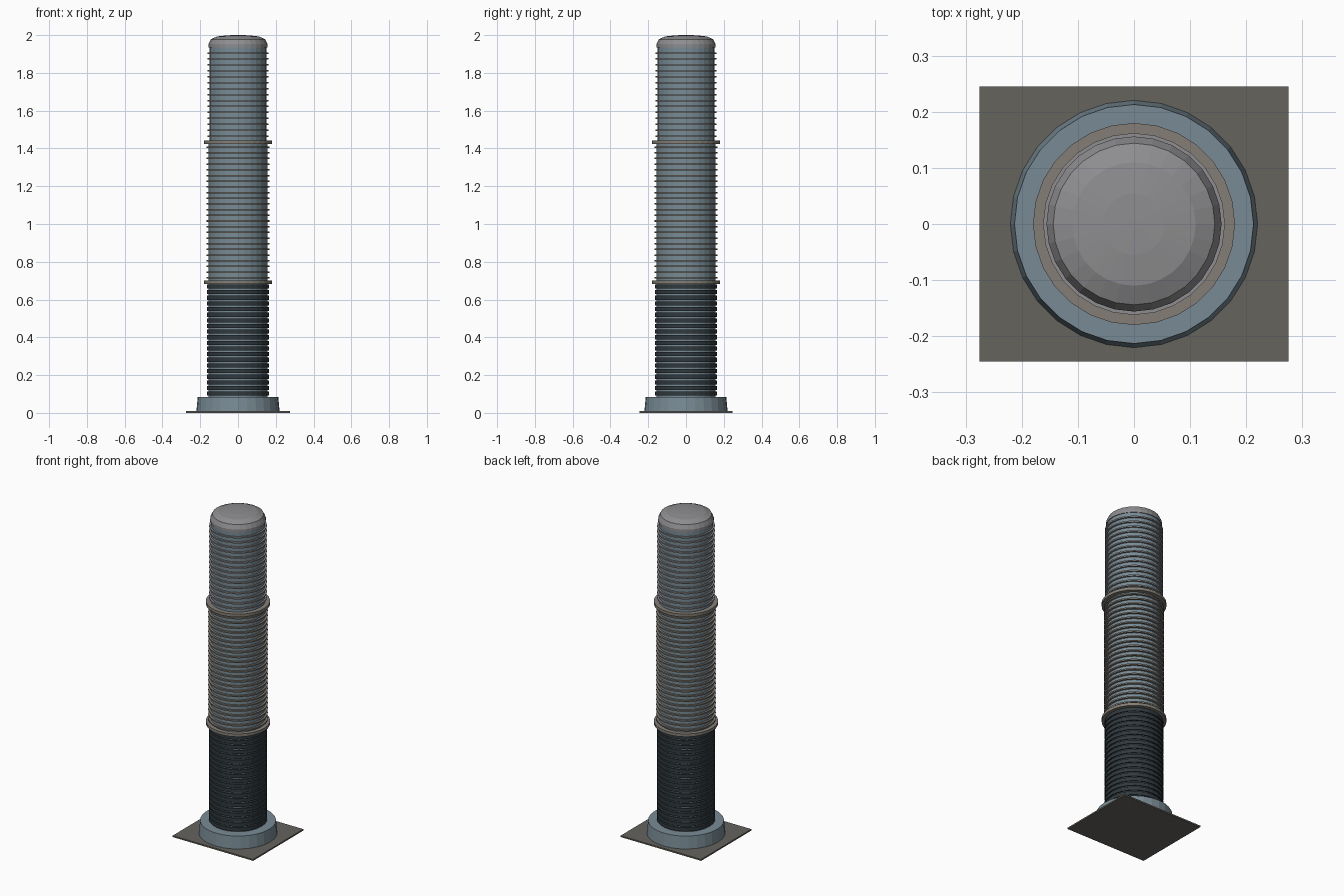
import bpy, bmesh, math

if "Cube" in bpy.data.objects:
    bpy.data.objects.remove(bpy.data.objects["Cube"])

SEG = 28


def material(name, rgb):
    m = bpy.data.materials.new(name)
    m.diffuse_color = (*rgb, 1)
    m.use_nodes = True
    m.node_tree.nodes["Principled BSDF"].inputs["Base Color"].default_value = m.diffuse_color
    return m


steel = material("blue_steel", (0.19, 0.26, 0.30))
dark = material("dark_rubber", (0.03, 0.042, 0.048))
trim = material("warm_trim", (0.23, 0.21, 0.18))
plate_grey = material("plate_grey", (0.13, 0.125, 0.11))
cap_grey = material("cap_grey", (0.27, 0.27, 0.28))


def finish(bm, name, mat):
    bmesh.ops.recalc_face_normals(bm, faces=bm.faces)
    mesh = bpy.data.meshes.new(name)
    bm.to_mesh(mesh)
    bm.free()
    mesh.materials.append(mat)
    ob = bpy.data.objects.new(name, mesh)
    bpy.context.collection.objects.link(ob)
    return ob


def add_lathe(bm, profile):
    """Revolve (radius, z) points, closing both ends with flat discs."""
    loops = []
    for r, z in profile:
        loops.append([bm.verts.new((r * math.cos(math.tau * i / SEG),
                                    r * math.sin(math.tau * i / SEG), z))
                      for i in range(SEG)])
    for a, b in zip(loops, loops[1:]):
        for i in range(SEG):
            j = (i + 1) % SEG
            bm.faces.new((a[i], a[j], b[j], b[i]))
    bm.faces.new(loops[0][::-1])
    bm.faces.new(loops[-1])


def lathe(name, profile, mat):
    bm = bmesh.new()
    add_lathe(bm, profile)
    return finish(bm, name, mat)


def add_ring(bm, z, half, inner, outer):
    """Closed ring with a rectangular section."""
    section = [(inner, z - half), (outer, z - half),
               (outer, z + half), (inner, z + half)]
    loops = [[bm.verts.new((r * math.cos(math.tau * i / SEG),
                            r * math.sin(math.tau * i / SEG), h))
              for i in range(SEG)] for r, h in section]
    for k in range(4):
        a, b = loops[k], loops[(k + 1) % 4]
        for i in range(SEG):
            j = (i + 1) % SEG
            bm.faces.new((a[i], a[j], b[j], b[i]))


def rings(name, z0, z1, count, half, inner, outer, mat):
    bm = bmesh.new()
    for k in range(count):
        add_ring(bm, z0 + (z1 - z0) * k / (count - 1), half, inner, outer)
    return finish(bm, name, mat)


# Ground plate
bm = bmesh.new()
bmesh.ops.create_cube(bm, size=1)
for v in bm.verts:
    v.co = (v.co.x * 0.55, v.co.y * 0.49, (v.co.z + 0.5) * 0.009)
finish(bm, "base_plate", plate_grey)

# Tapered foot
lathe("foot", [(0.221, 0.002), (0.213, 0.085)], steel)

# Column cores
lathe("lower_core", [(0.155, 0.08), (0.155, 0.69)], steel)
lathe("middle_core", [(0.155, 0.69), (0.155, 1.43)], steel)
lathe("upper_core", [(0.152, 1.43), (0.152, 1.945)], steel)

# Ribbing: thick dark bands below, thin fins above
rings("lower_bands", 0.102, 0.669, 20, 0.011, 0.150, 0.163, dark)
rings("middle_fins", 0.715, 1.407, 24, 0.004, 0.150, 0.167, trim)
rings("upper_fins", 1.465, 1.905, 15, 0.004, 0.148, 0.162, cap_grey)

# Flanges between the sections
for name, z in (("lower_flange", 0.692), ("upper_flange", 1.432)):
    bm = bmesh.new()
    add_ring(bm, z, 0.009, 0.145, 0.180)
    finish(bm, name, trim)

# Rounded cap
lathe("cap", [(0.156, 1.935), (0.156, 1.952), (0.144, 1.978),
              (0.110, 1.993), (0.055, 1.999), (0.01, 2.0)], cap_grey)
